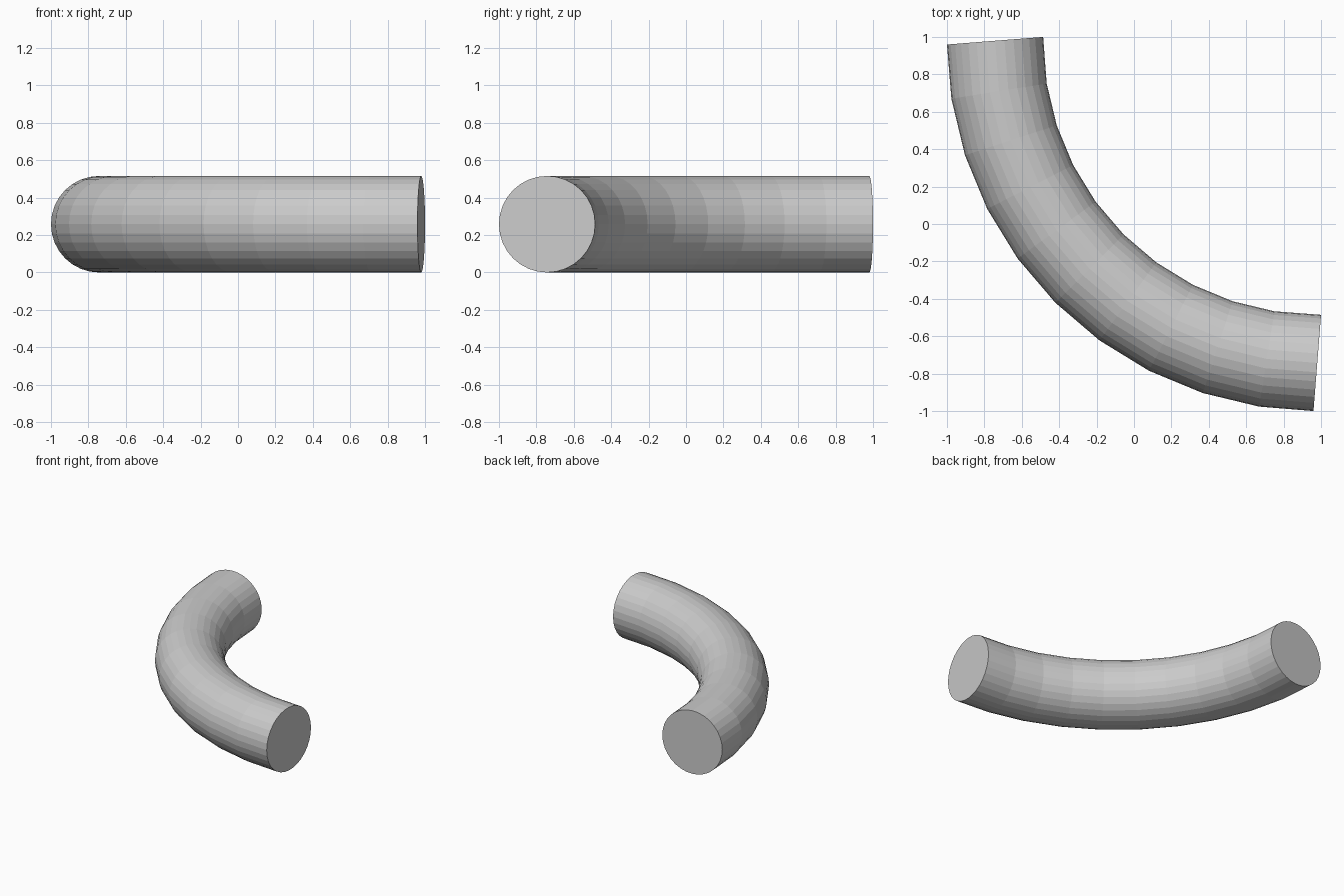
import bpy, bmesh
from math import pi, sin, cos, radians

if "Cube" in bpy.data.objects:
    bpy.data.objects.remove(bpy.data.objects["Cube"])

SIDES, STEPS = 32, 10        # facets around and along the pipe
R, r = 1.7226, 0.258         # bend radius and pipe radius
CX = CY = 0.9798             # centre of the bend
half = radians(90 / STEPS / 2)

bm = bmesh.new()
rings = []
for i in range(STEPS + 1):
    a = pi + radians(90) * i / STEPS
    # end rings stand square to the first and last straight segments
    t = a + (half if i == 0 else -half if i == STEPS else 0)
    px, py = CX + R * cos(a), CY + R * sin(a)
    ring = []
    for j in range(SIDES):
        b = 2 * pi * j / SIDES
        ring.append(bm.verts.new((px + r * cos(b) * cos(t),
                                  py + r * cos(b) * sin(t),
                                  r + r * sin(b))))
    rings.append(ring)

# pipe wall
for p, q in zip(rings, rings[1:]):
    for j in range(SIDES):
        k = (j + 1) % SIDES
        bm.faces.new((p[j], p[k], q[k], q[j]))

# flat end caps
bm.faces.new(rings[0])
bm.faces.new(rings[-1])
bmesh.ops.recalc_face_normals(bm, faces=bm.faces)

mesh = bpy.data.meshes.new("pipe_bend")
bm.to_mesh(mesh)
bm.free()
bpy.context.collection.objects.link(bpy.data.objects.new("pipe_bend", mesh))
